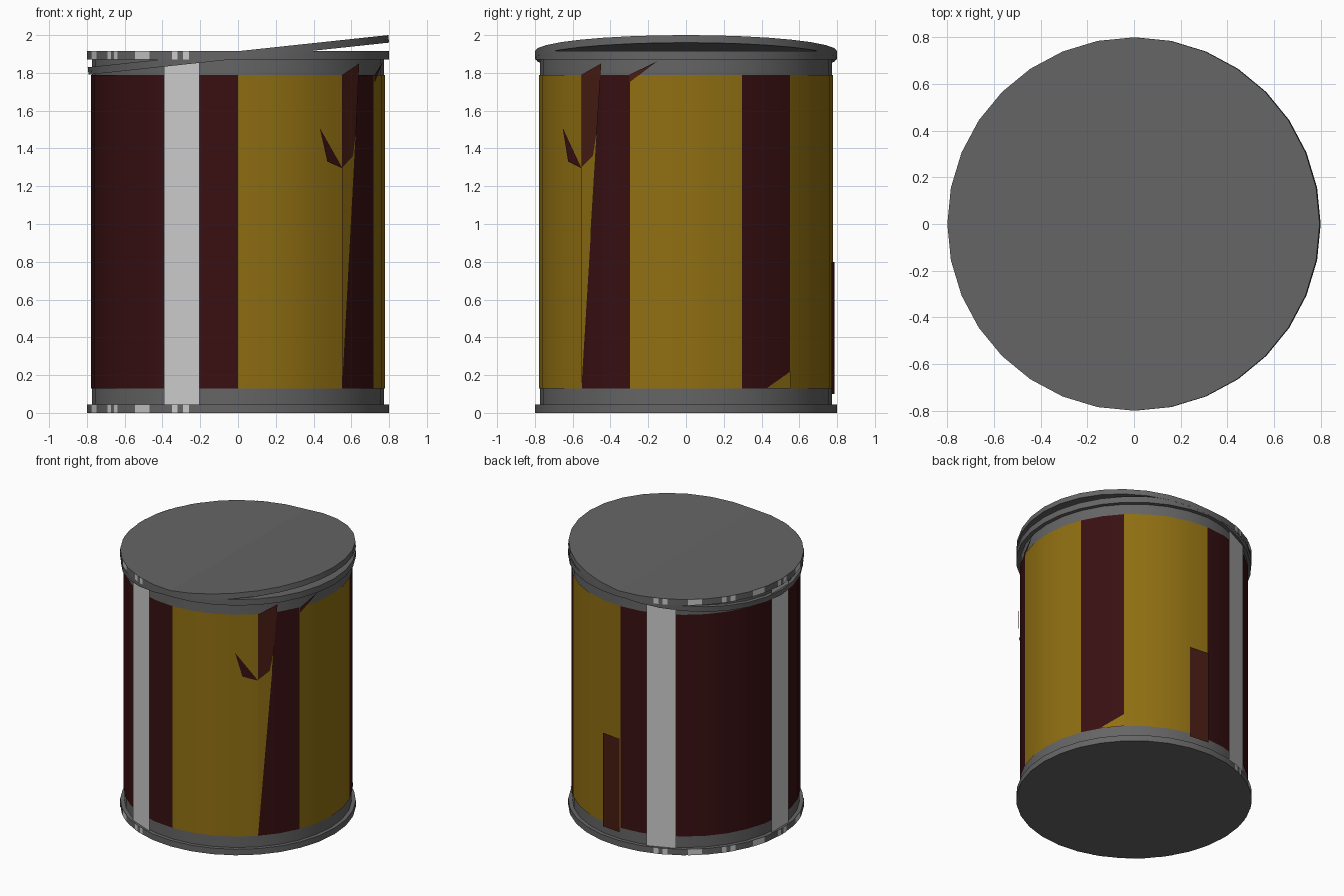
import bpy, bmesh
from math import radians, cos, sin

if "Cube" in bpy.data.objects:
    bpy.data.objects.remove(bpy.data.objects["Cube"])


def material(name, rgb):
    m = bpy.data.materials.new(name)
    m.diffuse_color = (*rgb, 1)
    m.use_nodes = True
    m.node_tree.nodes["Principled BSDF"].inputs["Base Color"].default_value = m.diffuse_color
    return m


STEEL = material("dark_steel", (0.13, 0.13, 0.13))
GOLD = material("gold_label", (0.28, 0.16, 0.006))
MAROON = material("maroon_label", (0.04, 0.005, 0.006))
BROWN = material("brown_flap", (0.065, 0.012, 0.007))
WHITE = material("pale_metal", (0.65, 0.65, 0.65))


def on_wall(r, deg, z):
    return (r * cos(radians(deg)), r * sin(radians(deg)), z)


def finish(name, bm, mat):
    me = bpy.data.meshes.new(name)
    bm.to_mesh(me)
    bm.free()
    me.materials.append(mat)
    ob = bpy.data.objects.new(name, me)
    bpy.context.collection.objects.link(ob)
    bpy.ops.object.select_all(action='DESELECT')
    ob.select_set(True)
    bpy.context.view_layer.objects.active = ob
    bpy.ops.object.shade_smooth_by_angle(angle=radians(30))
    return ob


def disc(name, r, z0, z1, tilt=0):
    # Cylinder whose origin is at the centre of its top face
    bm = bmesh.new()
    h = z1 - z0
    bmesh.ops.create_cone(bm, cap_ends=True, segments=32, radius1=r, radius2=r, depth=h)
    bmesh.ops.translate(bm, verts=bm.verts, vec=(0, 0, -h / 2))
    ob = finish(name, bm, STEEL)
    ob.location.z = z1
    ob.rotation_euler.y = -radians(tilt)
    return ob


def panel(name, a0, a1, z0, z1, r, mat, step=11.25):
    # Curved sheet wrapped round the can
    bm = bmesh.new()
    n = max(1, round((a1 - a0) / step))
    cols = []
    for i in range(n + 1):
        a = a0 + (a1 - a0) * i / n
        cols.append([bm.verts.new(on_wall(r, a, z)) for z in (z0, z1)])
    for (a, b), (c, d) in zip(cols, cols[1:]):
        bm.faces.new((a, c, d, b))
    return finish(name, bm, mat)


def patch(name, pts, mat, r=0.783):
    # Flat scrap of label given by (angle, height) corners
    bm = bmesh.new()
    bm.faces.new([bm.verts.new(on_wall(r, a, z)) for a, z in pts])
    bmesh.ops.triangulate(bm, faces=bm.faces)
    return finish(name, bm, mat)


# Can body, rims and the tipped lid
disc("can_body", 0.772, 0.02, 1.90)
disc("bottom_rim", 0.8, 0, 0.045)
disc("top_rim", 0.8, 1.87, 1.915)
disc("tilted_lid", 0.8, 1.875, 1.915, tilt=6.1)

# Label sectors
sectors = [(-90, -45, GOLD), (-45, -22.5, MAROON), (-22.5, 22.5, GOLD),
           (22.5, 45, MAROON), (45, 90, GOLD), (90, 270, MAROON)]
for i, (a0, a1, mat) in enumerate(sectors):
    panel(f"label_sector_{i + 1}", a0, a1, 0.13, 1.79, 0.777, mat)

# Pale vertical strips on the left half
for i, a in enumerate((112.5, 180, 247.5)):
    panel(f"pale_strip_{i + 1}", a - 7.5, a + 7.5, 0.045, 1.87, 0.786, WHITE, step=15)

# Pale wear marks along the left half of both rims
for i in range(9):
    a = 112.5 + i * 16.875
    for part, z0, z1 in (("bottom", 0, 0.045), ("top", 1.872, 1.915)):
        panel(f"{part}_rim_mark_{i + 1}", a - 3.5, a + 3.5, z0, z1, 0.8, WHITE)

# Torn label scraps
patch("tear_leaf", [(-56.5, 1.51), (-52.8, 1.33), (-45, 1.295)], MAROON)
patch("tear_gold", [(-45, 0.13), (-37, 1.48), (-45, 1.3)], GOLD)
patch("tear_flap", [(-45, 1.3), (-39, 1.36), (-37, 1.5), (-35, 1.85), (-45, 1.79)], BROWN)
patch("tear_top_corner", [(-22.5, 1.75), (-11.5, 1.86), (-22.5, 1.79)], BROWN)
patch("tear_bottom_corner", [(33, 0.13), (45, 0.13), (45, 0.22)], GOLD)
patch("tear_back", [(79, 0.1), (90, 0.1), (90, 0.8), (79, 0.8)], BROWN, r=0.785)
